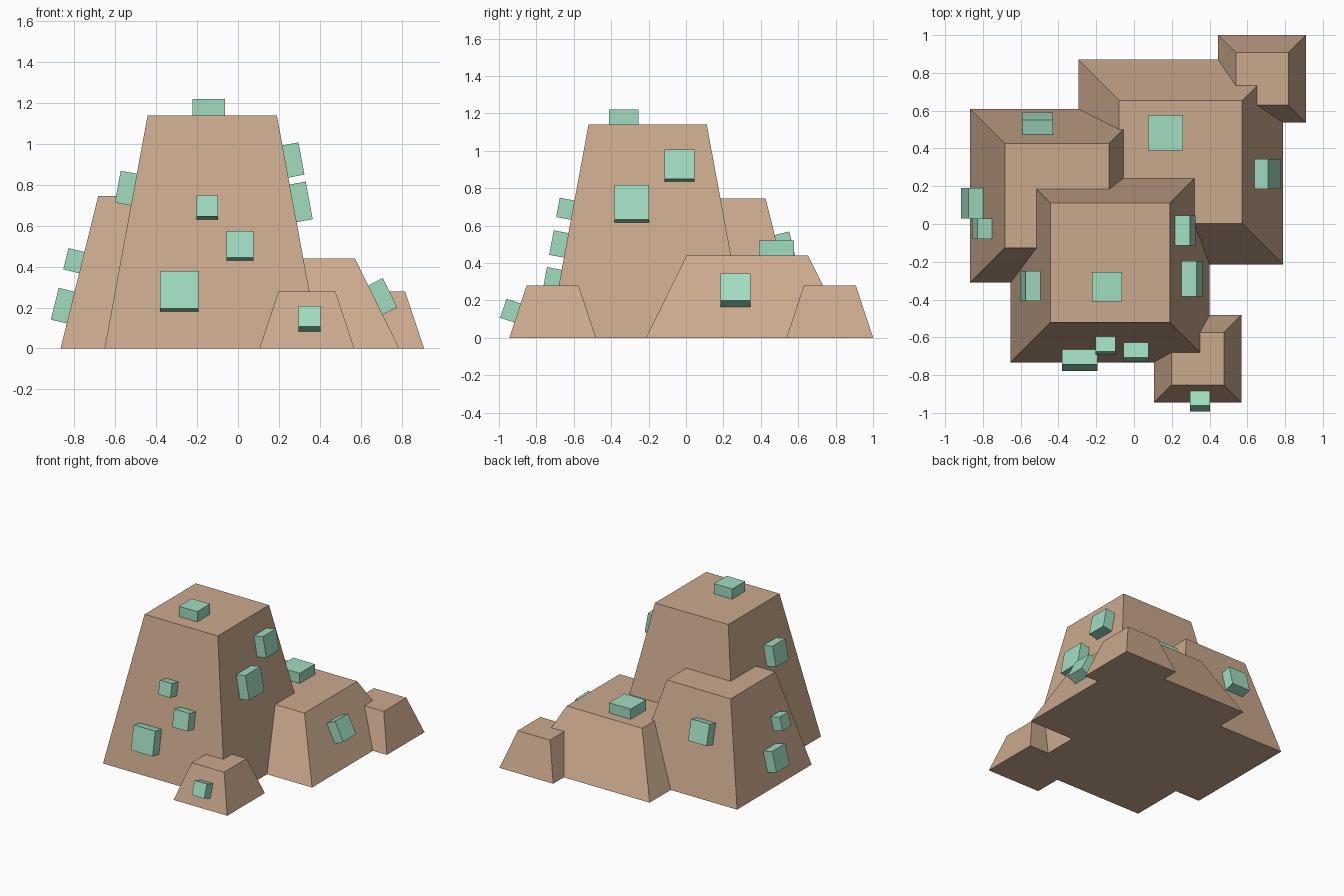
import bpy, bmesh
from mathutils import Matrix, Vector

if "Cube" in bpy.data.objects:
    bpy.data.objects.remove(bpy.data.objects["Cube"])


def material(name, color):
    m = bpy.data.materials.new(name)
    m.diffuse_color = color
    m.use_nodes = True
    m.node_tree.nodes["Principled BSDF"].inputs["Base Color"].default_value = m.diffuse_color
    return m


ROCK = material("rock_tan", (0.60, 0.40, 0.27, 1))
GEM = material("block_green", (0.36, 0.72, 0.53, 1))
TAPER = 0.6     # top width / base width of every mound
RAISE = 0.08    # how far blocks stand off the surface
SINK = 0.01     # how far blocks are embedded


def add_object(name, bm, mat):
    bmesh.ops.recalc_face_normals(bm, faces=bm.faces)
    mesh = bpy.data.meshes.new(name)
    bm.to_mesh(mesh)
    bm.free()
    mesh.materials.append(mat)
    ob = bpy.data.objects.new(name, mesh)
    bpy.context.collection.objects.link(ob)
    return ob


def mound(name, x, y, half, height):
    """Square frustum standing on the ground."""
    bm = bmesh.new()
    bmesh.ops.create_cube(bm, size=2)
    for v in bm.verts:
        top = v.co.z > 0
        r = half * (TAPER if top else 1)
        v.co = (x + v.co.x * r, y + v.co.y * r, height if top else 0)
    add_object(name, bm, ROCK)


def block(name, parent, side, along, level, size):
    """Block lying on a mound face; level is height, or y on the top face."""
    x, y, half, height = MOUNDS[parent]
    if side == "top":
        normal, tangent = Vector((0, 0, 1)), Vector((1, 0, 0))
        pos = Vector((along, level, height))
    else:
        out = Vector(SIDES[side])
        run = half * (1 - TAPER)
        normal = (out * height + Vector((0, 0, run))).normalized()
        tangent = Vector((0, 0, 1)).cross(out)
        pos = Vector((x, y, 0)) + out * (half - run * level / height)
        pos.z = level
        if out.x:
            pos.y = along
        else:
            pos.x = along
    up = normal.cross(tangent)
    frame = Matrix((tangent, up, normal)).transposed().to_4x4()
    bm = bmesh.new()
    bmesh.ops.create_cube(bm, size=1)
    bmesh.ops.scale(bm, vec=(size, size, RAISE + SINK), verts=bm.verts)
    bmesh.ops.translate(bm, vec=(0, 0, (RAISE - SINK) / 2), verts=bm.verts)
    bmesh.ops.transform(bm, matrix=Matrix.Translation(pos) @ frame, verts=bm.verts)
    add_object(name, bm, GEM)


SIDES = {"front": (0, -1, 0), "back": (0, 1, 0), "left": (-1, 0, 0), "right": (1, 0, 0)}

# Mounds: centre x, centre y, base half width, height
MOUNDS = {
    "tall_mound": (-0.126, -0.205, 0.527, 1.14),
    "left_mound": (-0.408, 0.15, 0.46, 0.745),
    "wide_mound": (0.247, 0.328, 0.542, 0.44),
    "back_small_mound": (0.678, 0.769, 0.232, 0.28),
    "front_small_mound": (0.337, -0.713, 0.232, 0.28),
}
for name, dims in MOUNDS.items():
    mound(name, *dims)

# Blocks: mound, face, position along face, level, size
BLOCKS = [
    ("tall_mound", "top", -0.143, -0.332, 0.158),
    ("tall_mound", "front", -0.287, 0.272, 0.187),
    ("tall_mound", "front", -0.15, 0.683, 0.105),
    ("tall_mound", "front", 0.01, 0.495, 0.133),
    ("tall_mound", "right", -0.035, 0.915, 0.160),
    ("tall_mound", "right", -0.29, 0.71, 0.187),
    ("tall_mound", "left", -0.328, 0.777, 0.158),
    ("left_mound", "left", 0.11, 0.20, 0.160),
    ("left_mound", "left", -0.025, 0.42, 0.107),
    ("left_mound", "back", -0.51, 0.472, 0.160),
    ("wide_mound", "top", 0.167, 0.483, 0.187),
    ("wide_mound", "right", 0.265, 0.237, 0.160),
    ("front_small_mound", "front", 0.35, 0.133, 0.107),
]
for i, b in enumerate(BLOCKS, 1):
    block(f"{b[1]}_block_{i}", *b)
